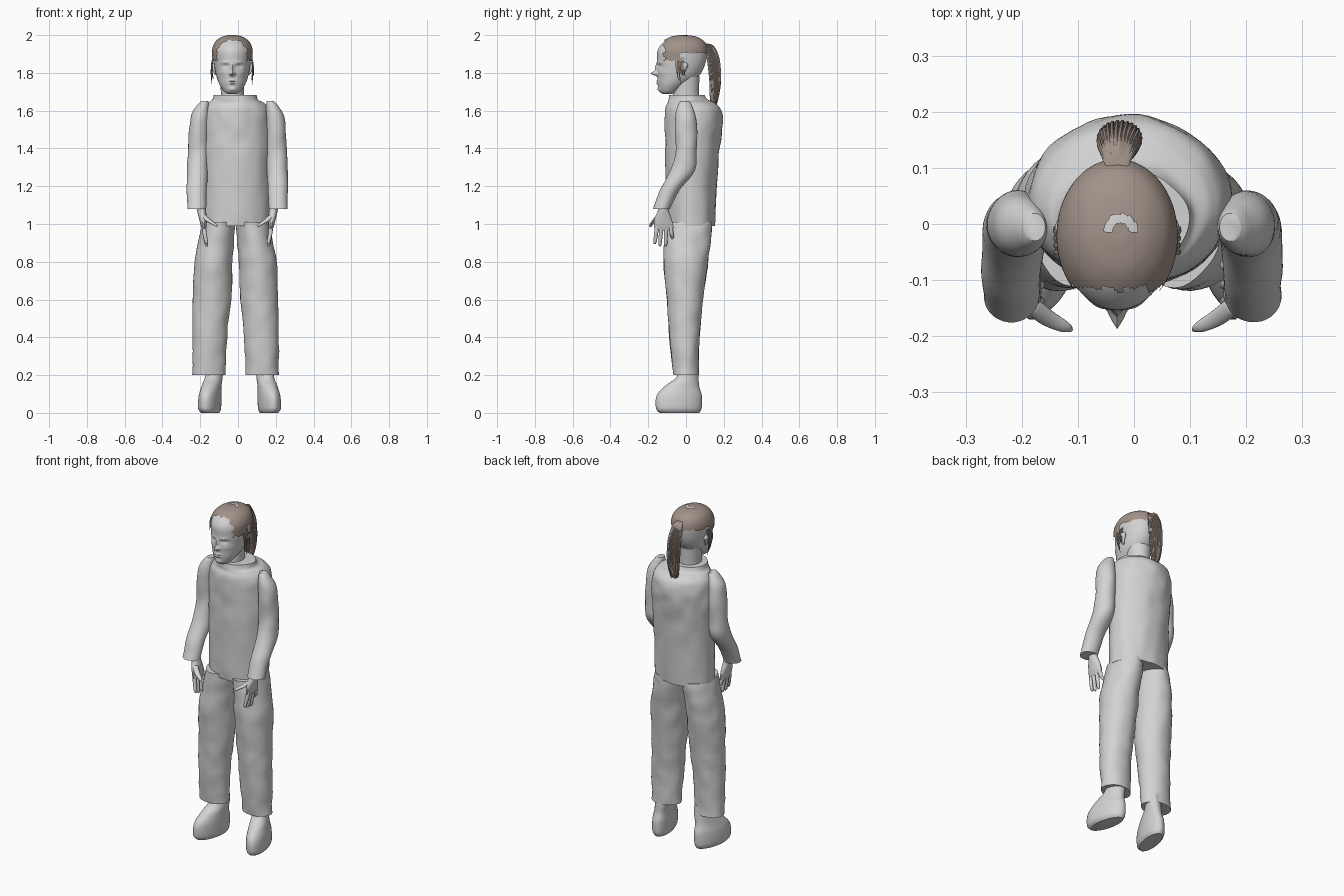
import bpy, bmesh, math, random
from mathutils import Vector, noise

random.seed(4)
cube = bpy.data.objects.get("Cube")
if cube:
    bpy.data.objects.remove(cube, do_unlink=True)


def material(name, rgb):
    m = bpy.data.materials.new(name)
    m.use_nodes = True
    m.diffuse_color = (*rgb, 1)
    m.node_tree.nodes["Principled BSDF"].inputs["Base Color"].default_value = (*rgb, 1)
    return m


GREY = material("plain grey", (0.65, 0.65, 0.65))
BROWN = material("hair brown", (0.36, 0.29, 0.25))


def smooth_rings(rings, steps):
    """Catmull-Rom spline through the rings (x, y, z, rx, ry)."""
    out = []
    for i in range(len(rings) - 1):
        p0, p3 = rings[max(i - 1, 0)], rings[min(i + 2, len(rings) - 1)]
        p1, p2 = rings[i], rings[i + 1]
        for s in range(steps):
            t = s / steps
            out.append([b + t / 2 * (c - a + t * (2 * a - 5 * b + 4 * c - d + t * (3 * (b - c) + d - a)))
                        for a, b, c, d in zip(p0, p1, p2, p3)])
    return out + [rings[-1]]


def loft(name, tubes, mat=GREY, segs=40, steps=6, wrinkle=0, shape=None, drop=None):
    """Skin each list of rings into a capped tube, all in one object."""
    bm = bmesh.new()
    for rings in tubes:
        loops = []
        for x, y, z, rx, ry in smooth_rings(rings, steps):
            loop = []
            for k in range(segs):
                a = math.tau * k / segs
                n = Vector((math.cos(a), math.sin(a), 0))
                co = Vector((x + max(rx, .001) * n.x, y + max(ry, .001) * n.y, z))
                if wrinkle:
                    co += n * wrinkle * noise.noise(co * Vector((14, 14, 18)).x)
                loop.append(bm.verts.new(shape(co) if shape else co))
            loops.append(loop)
        for a, b in zip(loops, loops[1:]):
            for k in range(segs):
                j = (k + 1) % segs
                bm.faces.new((a[k], a[j], b[j], b[k]))
        bm.faces.new(loops[0])
        bm.faces.new(loops[-1])
    if drop:
        gone = [f for f in bm.faces if drop(f.calc_center_median())]
        bmesh.ops.delete(bm, geom=gone, context="FACES")
    bmesh.ops.recalc_face_normals(bm, faces=bm.faces)
    me = bpy.data.meshes.new(name)
    bm.to_mesh(me)
    bm.free()
    me.materials.append(mat)
    ob = bpy.data.objects.new(name, me)
    bpy.context.collection.objects.link(ob)
    bpy.ops.object.select_all(action="DESELECT")
    ob.select_set(True)
    bpy.context.view_layer.objects.active = ob
    bpy.ops.object.shade_smooth_by_angle(angle=math.radians(50))
    return ob


def mirror(rings, side, centre):
    return [(centre + side * r[0], *r[1:]) for r in rings]


# Shirt with a raised collar
loft("shirt", [[(-.01, .025, .99, .175, .127), (-.01, .03, 1.3, .18, .14),
                (-.01, .04, 1.5, .183, .15), (-.008, .04, 1.6, .172, .15),
                (-.01, .03, 1.64, .148, .125), (-.016, .012, 1.657, .122, .104),
                (-.017, .005, 1.682, .113, .094)]], segs=64, wrinkle=.007)

# Limbs, given for the left and mirrored
SLEEVE = [(.215, -.13, 1.08, .05, .045), (.215, -.085, 1.18, .053, .052),
          (.211, -.02, 1.28, .056, .065), (.207, 0, 1.38, .055, .055),
          (.204, 0, 1.5, .051, .059), (.197, -.004, 1.58, .046, .052),
          (.182, -.006, 1.63, .03, .036), (.174, -.006, 1.65, .018, .024)]
TROUSER = [(.142, 0, .2, .087, .067), (.137, -.008, .4, .092, .08),
           (.125, -.005, .6, .1, .095), (.117, 0, .8, .1, .117),
           (.096, .01, .95, .09, .124), (.086, .012, 1.01, .084, .124)]
BOOT = [(.155, -.035, 0, .045, .105), (.157, -.038, .025, .057, .121),
        (.155, -.036, .09, .056, .12), (.15, -.022, .14, .05, .092),
        (.143, .008, .19, .046, .058), (.141, .01, .25, .045, .05)]
PALM = [(.196, -.12, 1.11, .024, .03), (.19, -.12, 1.07, .023, .03),
        (.183, -.122, 1.03, .021, .046), (.178, -.118, .985, .014, .053),
        (.176, -.116, .965, .008, .045)]


def finger(y0, y1, tip):
    return [(.178, y0, .99, .011, .012), (.174, (y0 + y1) / 2, .95, .011, .011),
            (.165, y1, tip + .012, .009, .009), (.162, y1, tip, .003, .003)]


FINGERS = [finger(-.152, -.164, .893), finger(-.128, -.138, .882),
           finger(-.104, -.108, .882), finger(-.082, -.072, .92)]
THUMB = [(.185, -.14, 1.05, .015, .016), (.155, -.165, 1.02, .018, .014),
         (.125, -.182, 1.0, .015, .01), (.11, -.188, .985, .004, .004)]

for side, word in ((1, "left"), (-1, "right")):
    def toe_out(co):
        return co + Vector((-side * .18 * (co.y + .03), 0, 0))
    loft(word + "_sleeve", [mirror(SLEEVE, side, -.003)], wrinkle=.003)
    loft(word + "_trouser_leg", [mirror(TROUSER, side, -.013)], wrinkle=.006)
    loft(word + "_boot", [mirror(BOOT, side, .008)], shape=toe_out)
    loft(word + "_hand", [mirror(r, side, -.003) for r in [PALM, THUMB] + FINGERS],
         segs=14, steps=4)

# Head with sculpted face: bumps are (x offset, z, x spread, z spread, depth)
CX = -.03
SKULL = [(CX, -.1, 1.687, .02, .02), (CX, -.092, 1.70, .042, .046),
         (CX, -.072, 1.735, .066, .076), (CX, -.045, 1.775, .082, .106),
         (CX, -.03, 1.82, .092, .121), (CX, -.023, 1.87, .098, .13),
         (CX, -.02, 1.92, .099, .13), (CX, -.014, 1.96, .083, .108),
         (CX, -.012, 1.985, .052, .07), (CX, -.012, 1.995, .018, .024),
         (CX, -.012, 1.996, .001, .001)]
BUMPS = [(0, 1.797, .011, .011, .034), (0, 1.825, .008, .022, .014),
         (0, 1.757, .02, .004, .008), (0, 1.744, .017, .005, .008),
         (0, 1.712, .022, .012, .008)]
for s in (-1, 1):
    BUMPS += [(s * .036, 1.855, .02, .007, .005), (s * .035, 1.836, .016, .009, -.013),
              (s * .035, 1.835, .009, .005, .006), (s * .013, 1.794, .006, .006, .008),
              (s * .05, 1.8, .02, .015, .004)]


def face(co):
    if co.y < -.04:
        push = sum(d * math.exp(-((co.x - CX - x) / sx) ** 2 - ((co.z - z) / sz) ** 2)
                   for x, z, sx, sz, d in BUMPS)
        co.y -= push
    return co


loft("head", [SKULL], segs=96, steps=9, shape=face)
loft("neck", [[(CX, 0, 1.64, .064, .07), (CX, 0, 1.70, .061, .068),
               (CX, .002, 1.78, .066, .07)]])
loft("ears", [[(CX + s * .088, -.02, 1.79, .004, .006), (CX + s * .096, -.016, 1.81, .008, .014),
               (CX + s * .1, -.01, 1.84, .011, .021), (CX + s * .098, -.01, 1.855, .004, .01)]
              for s in (-1, 1)], segs=14)


# Hair cap: a shell over the skull, cut along a ragged hairline
def off_hairline(c):
    rag = .014 * noise.noise(c * 45)
    r = math.hypot(c.x + .024, c.y + .012)
    bare_patch = c.z > 1.97 and .014 < r < .03 and c.y > -.014
    low = 1.862 if c.y < -.03 else 1.905
    return c.z < low + rag or c.y < -.115 + rag or bare_patch


loft("hair_cap", [[(x, y, z + .004, rx + .008, ry + .005) for x, y, z, rx, ry in SKULL[3:]]],
     BROWN, segs=96, steps=9, drop=off_hairline)

# Ponytail: solid core wrapped in strands
TAIL = [(CX, .1, 1.955, .012, .012), (CX, .125, 1.935, .024, .022),
        (CX + .003, .146, 1.86, .036, .03), (CX + .005, .155, 1.75, .036, .028),
        (CX + .003, .15, 1.67, .026, .022), (CX, .142, 1.62, .008, .008)]
strands = []
for k in range(26):
    a = math.tau * k / 26
    end = random.uniform(-.02, .025)
    strands.append([(x + rx * math.cos(a), y + ry * math.sin(a), z + end * i / 5,
                     .0055 - .0008 * i, .0055 - .0008 * i)
                    for i, (x, y, z, rx, ry) in enumerate(TAIL)])
loft("ponytail_core", [TAIL], BROWN, segs=24)
loft("ponytail_strands", strands, BROWN, segs=6, steps=4)

# Loose locks in front of the ears
locks = []
for s in (-1, 1):
    for k in range(4):
        y = -.05 + .012 * k
        bottom = random.uniform(1.73, 1.79)
        locks.append([(CX + s * .1, y, 1.885, .004, .005), (CX + s * .11, y, 1.83, .004, .005),
                      (CX + s * (.1 + .004 * k), y + .01, bottom, .001, .001)])
loft("loose_locks", locks, BROWN, segs=6, steps=4)
